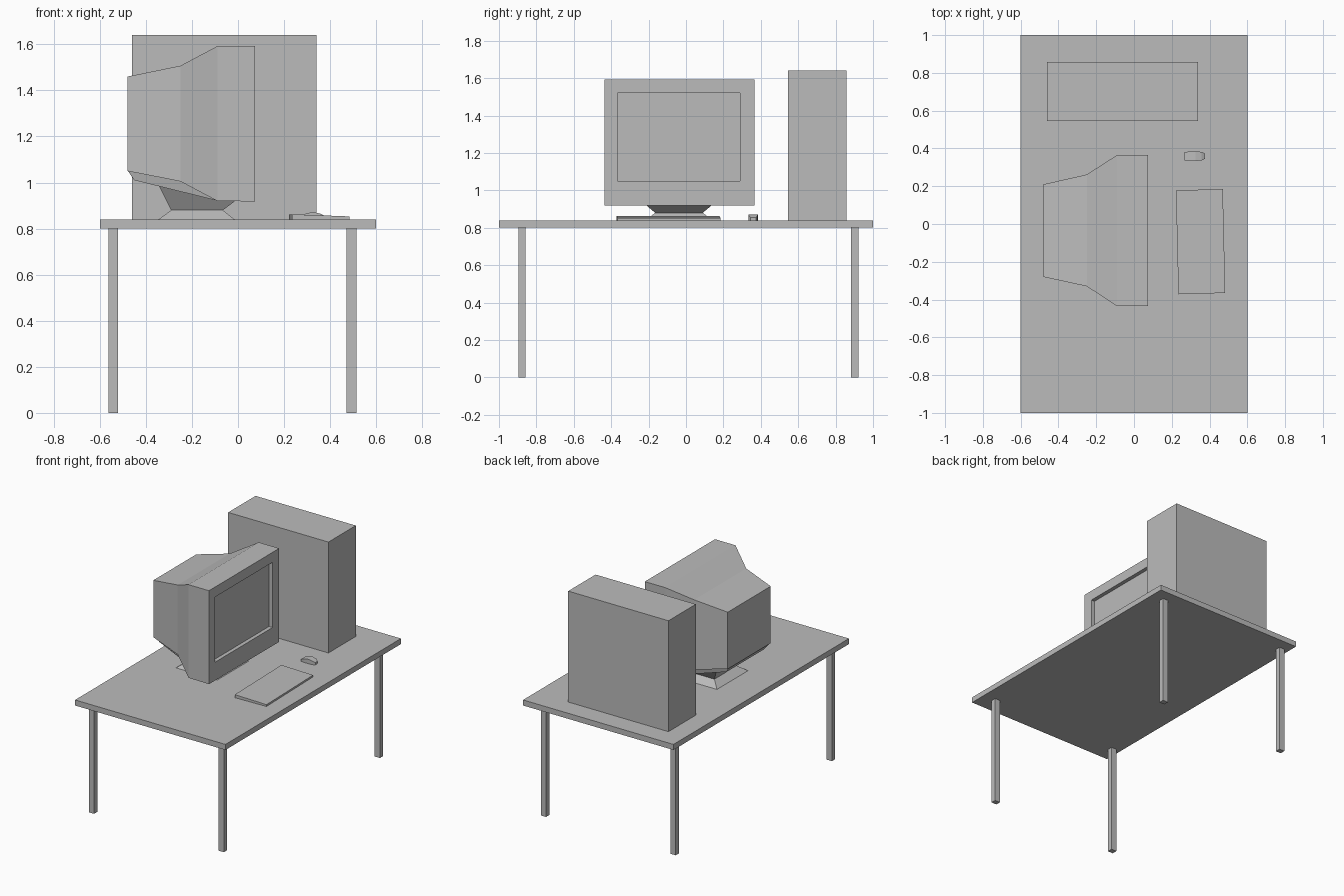
import bpy
import bmesh

if "Cube" in bpy.data.objects:
    bpy.data.objects.remove(bpy.data.objects["Cube"])

grey = bpy.data.materials.new("plain grey")
grey.diffuse_color = (0.5, 0.5, 0.5, 1)
grey.use_nodes = True
grey.node_tree.nodes["Principled BSDF"].inputs["Base Color"].default_value = grey.diffuse_color


def finish(name, bm):
    bmesh.ops.recalc_face_normals(bm, faces=bm.faces)
    me = bpy.data.meshes.new(name)
    bm.to_mesh(me)
    bm.free()
    me.materials.append(grey)
    ob = bpy.data.objects.new(name, me)
    bpy.context.collection.objects.link(ob)
    return ob


def loft(name, rings):
    """Closed solid through a row of equal-length point rings."""
    bm = bmesh.new()
    rows = [[bm.verts.new(p) for p in ring] for ring in rings]
    n = len(rows[0])
    for a, b in zip(rows, rows[1:]):
        for i in range(n):
            j = (i + 1) % n
            bm.faces.new((a[i], a[j], b[j], b[i]))
    bm.faces.new(rows[0])
    bm.faces.new(rows[-1])
    return finish(name, bm)


def flat(x0, x1, y0, y1, z):
    return [(x0, y0, z), (x1, y0, z), (x1, y1, z), (x0, y1, z)]


def upright(x, y0, y1, z0, z1):
    return [(x, y0, z0), (x, y1, z0), (x, y1, z1), (x, y0, z1)]


def box(name, x0, x1, y0, y1, z0, z1):
    return loft(name, [flat(x0, x1, y0, y1, z0), flat(x0, x1, y0, y1, z1)])


# Table
box("table_top", -0.6, 0.6, -1, 1, 0.80, 0.84)
for side, x in (("left", -0.542), ("right", 0.493)):
    for end, y in (("front", -0.877), ("back", 0.902)):
        box(f"{end}_{side}_leg", x - 0.021, x + 0.021, y - 0.019, y + 0.019, 0, 0.80)

# Computer tower
box("computer_case", -0.46, 0.34, 0.545, 0.857, 0.84, 1.64)

# Monitor: tapered shell whose last rings form the recessed screen
loft("monitor", [
    upright(-0.48, -0.28, 0.21, 1.05, 1.46),
    upright(-0.25, -0.33, 0.262, 1.005, 1.507),
    upright(-0.09, -0.435, 0.365, 0.92, 1.592),
    upright(0.073, -0.435, 0.365, 0.918, 1.592),
    upright(0.073, -0.365, 0.29, 1.05, 1.52),
    upright(0.045, -0.365, 0.29, 1.05, 1.52),
])

# Sloping underside of the monitor
loft("monitor_underside", [
    [(-0.45, -0.25, 1.01), (-0.45, 0.18, 1.01), (-0.478, 0.2, 1.05), (-0.478, -0.27, 1.05)],
    [(-0.088, -0.33, 0.921), (-0.088, 0.26, 0.921), (-0.088, 0.26, 1.0), (-0.088, -0.33, 1.0)],
])

# Stand: flared foot, and a neck that widens up to the sloping underside
loft("stand_foot", [flat(-0.345, -0.015, -0.215, 0.14, 0.84),
                    flat(-0.29, -0.065, -0.165, 0.09, 0.88)])
neck_top = [(-0.345, -0.215, 0.99), (-0.01, -0.215, 0.922),
            (-0.01, 0.14, 0.922), (-0.345, 0.14, 0.99)]
loft("stand_neck", [flat(-0.29, -0.065, -0.165, 0.09, 0.88), neck_top])

# Keyboard: slightly turned slab, thinner at its front edge
plan = [(0.235, -0.372), (0.483, -0.365), (0.47, 0.185), (0.222, 0.178)]
loft("keyboard", [[(x, y, 0.84) for x, y in plan],
                  [(x, y, 0.862 if x < 0.4 else 0.853) for x, y in plan]])

# Mouse: humped body narrowing at one end
sections = [(0.268, 0.022, 0.856), (0.298, 0.025, 0.866), (0.325, 0.025, 0.872),
            (0.358, 0.023, 0.865), (0.375, 0.014, 0.856)]
loft("mouse", [upright(x, 0.359 - w, 0.359 + w, 0.84, z) for x, w, z in sections])
